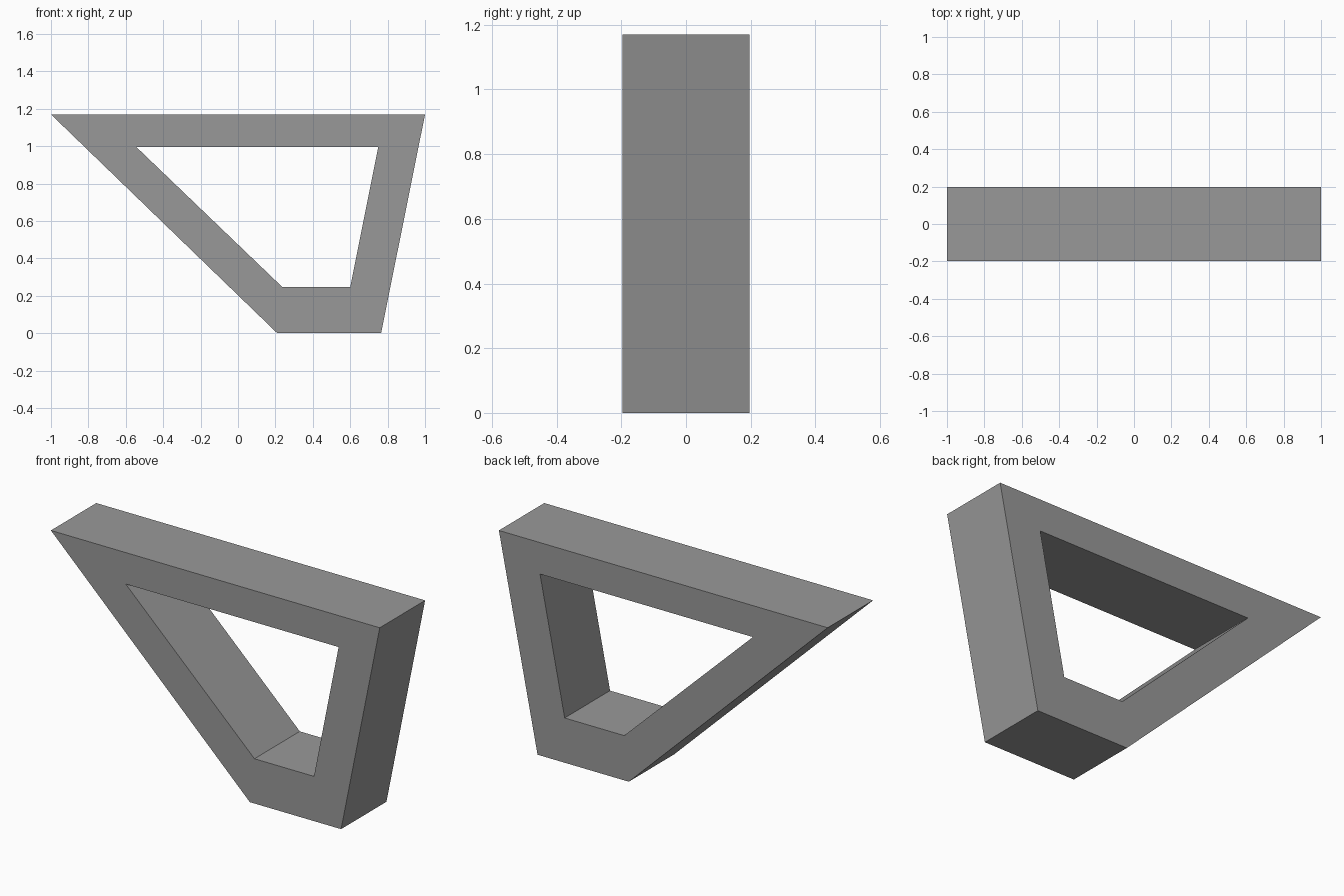
import bpy
import bmesh

cube = bpy.data.objects.get("Cube")
if cube:
    bpy.data.objects.remove(cube, do_unlink=True)

HALF_DEPTH = 0.197

# Matching corners of the outer and inner outlines, as (x, z)
outer = [(-1.0, 1.17), (0.21, 0.0), (0.765, 0.0), (1.0, 1.17)]
inner = [(-0.545, 0.997), (0.238, 0.246), (0.6, 0.246), (0.75, 0.997)]

# Plain grey material
grey = bpy.data.materials.new("plain_grey")
grey.use_nodes = True
colour = (0.318, 0.318, 0.318, 1.0)
grey.diffuse_color = colour
grey.node_tree.nodes["Principled BSDF"].inputs["Base Color"].default_value = colour


def loop(bm, points, y):
    return [bm.verts.new((x, y, z)) for x, z in points]


# Four-sided frame: mitred front and back faces, outer walls and opening walls
bm = bmesh.new()
front_out, front_in = loop(bm, outer, -HALF_DEPTH), loop(bm, inner, -HALF_DEPTH)
back_out, back_in = loop(bm, outer, HALF_DEPTH), loop(bm, inner, HALF_DEPTH)
rings = [front_out, front_in, back_in, back_out]
for a, b in zip(rings, rings[1:] + rings[:1]):
    for i in range(len(outer)):
        j = (i + 1) % len(outer)
        bm.faces.new((a[i], a[j], b[j], b[i]))
bmesh.ops.recalc_face_normals(bm, faces=bm.faces)

mesh = bpy.data.meshes.new("frame")
bm.to_mesh(mesh)
bm.free()
mesh.materials.append(grey)
frame = bpy.data.objects.new("frame", mesh)
bpy.context.collection.objects.link(frame)
